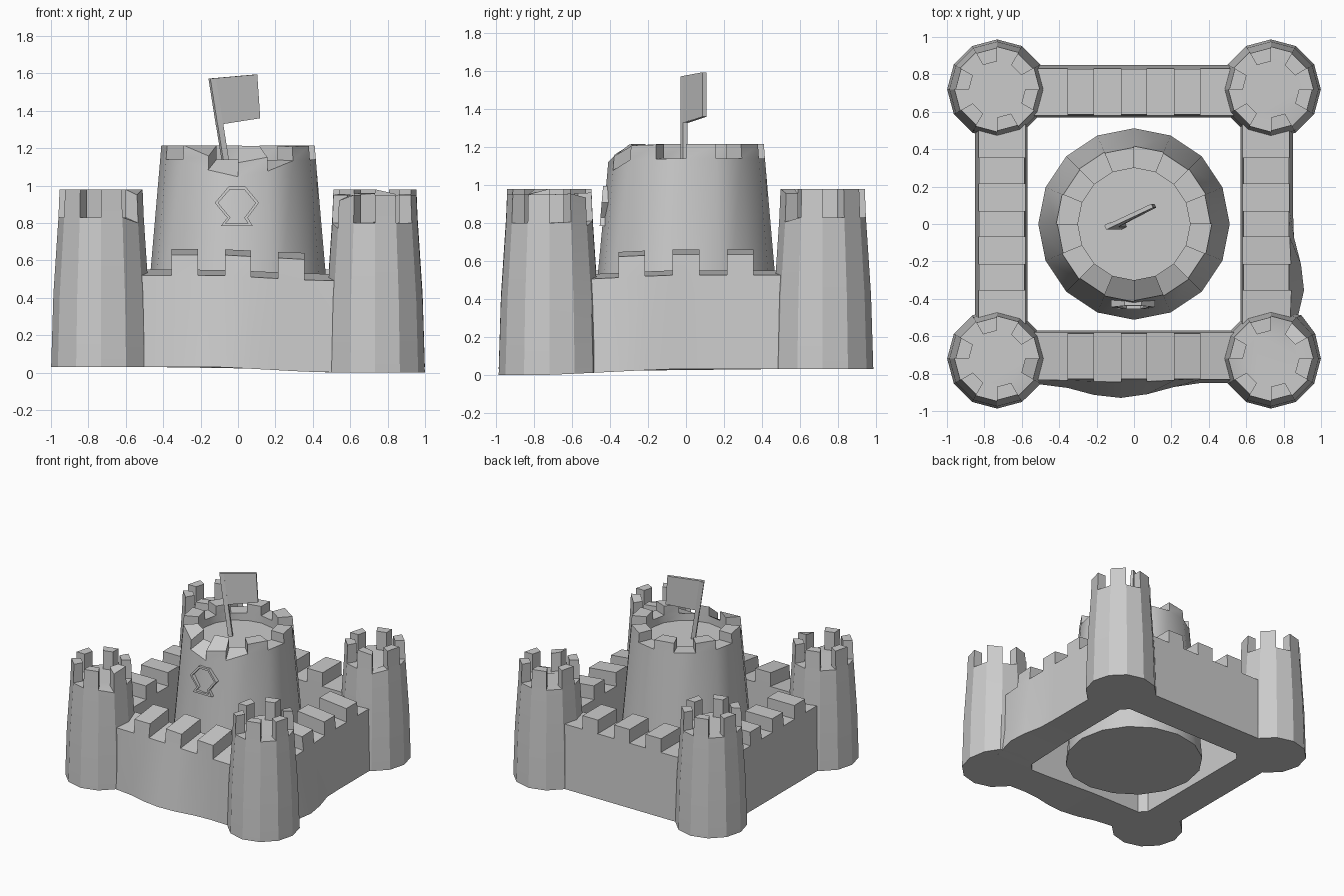
import bpy, bmesh, math
from mathutils import Vector

if "Cube" in bpy.data.objects:
    bpy.data.objects.remove(bpy.data.objects["Cube"])

BASE = 0.03


def clamp(t):
    return max(0.0, min(1.0, t))


def bump(t, centre, half):
    d = abs(t - centre) / half
    return 0.5 + 0.5 * math.cos(math.pi * d) if d < 1 else 0.0


def weather(bm):
    """Slumped sand: bulging wall feet, sagging outer edges, low front right corner."""
    for v in bm.verts:
        x, y, z = v.co
        foot = clamp(1 - (z - BASE) / 0.62)
        if abs(x) < 0.6 and y < -0.75:
            v.co.y -= 0.08 * bump(x, -0.08, 0.45) * foot
            v.co.z -= 0.03 * clamp((z - 0.45) / 0.05)
        if x > 0.75 and abs(y) < 0.6:
            v.co.x += 0.06 * bump(y, -0.33, 0.32) * foot
            v.co.z -= 0.025 * clamp((z - 0.45) / 0.05)
        if math.hypot(x, y) < 0.6 and y < -0.3 and z > 1.1 and math.hypot(x, y) > 0.38:
            v.co.z -= 0.09 * bump(x, 0, 0.38)
        v.co.z -= 0.03 * clamp((x + 0.1) / 0.55) * clamp((-y - 0.1) / 0.6)


def finish(bm, name, smooth=True):
    bmesh.ops.remove_doubles(bm, verts=bm.verts, dist=1e-5)
    loose = [v for v in bm.verts if not v.link_faces]
    bmesh.ops.delete(bm, geom=loose, context='VERTS')
    bmesh.ops.recalc_face_normals(bm, faces=bm.faces)
    me = bpy.data.meshes.new(name)
    bm.to_mesh(me)
    bm.free()
    ob = bpy.data.objects.new(name, me)
    bpy.context.collection.objects.link(ob)
    if smooth:
        bpy.ops.object.select_all(action='DESELECT')
        ob.select_set(True)
        bpy.context.view_layer.objects.active = ob
        bpy.ops.object.shade_smooth_by_angle(angle=math.radians(25))
    return ob


def round_tower(name, cx, cy, n, profile, z_gap, z_top, r_top, r_in, z_floor):
    """Tapered tower; every second side carries a merlon."""
    bm = bmesh.new()

    def ring(r, z):
        return [bm.verts.new((cx + r * math.cos(a), cy + r * math.sin(a), z))
                for a in (-math.pi / 2 + 2 * math.pi * i / n for i in range(n))]

    walls = [ring(r, z) for r, z in profile]
    out_gap, out_top = walls[-1], ring(r_top, z_top)
    in_gap, in_top = ring(r_in, z_gap), ring(r_in, z_top)
    floor = ring(r_in, z_floor) if z_floor < z_gap else in_gap
    bm.faces.new(walls[0])
    bm.faces.new(floor)
    for i in range(n):
        j = (i + 1) % n

        def quad(a, b):
            bm.faces.new((a[i], a[j], b[j], b[i]))

        for a, b in zip(walls, walls[1:]):
            quad(a, b)
        if floor is not in_gap:
            quad(in_gap, floor)
        if i % 2:
            quad(out_gap, in_gap)
        else:
            quad(out_gap, out_top)
            quad(out_top, in_top)
            quad(in_top, in_gap)
            for k in (i, j):
                bm.faces.new((out_gap[k], out_top[k], in_top[k], in_gap[k]))
    weather(bm)
    return finish(bm, name)


def wall(name, turn):
    """Straight wall with three merlons, built at the front and turned about z."""
    bm = bmesh.new()
    xs = [-0.56, -0.355, -0.215, -0.07, 0.07, 0.215, 0.355, 0.56]
    levels = [(BASE, -0.85, -0.57), (0.55, -0.832, -0.58), (0.66, -0.828, -0.585)]
    c, s = math.cos(turn), math.sin(turn)
    V = [[[bm.verts.new((x * c - y * s, x * s + y * c, z)) for y in (yo, yi)]
          for z, yo, yi in levels] for x in xs]
    for i in range(7):
        a, b = V[i], V[i + 1]
        top = 2 if i % 2 else 1
        for lv in range(top):
            for k in (0, 1):
                bm.faces.new((a[lv][k], b[lv][k], b[lv + 1][k], a[lv + 1][k]))
        for lv in (0, top):
            bm.faces.new((a[lv][0], b[lv][0], b[lv][1], a[lv][1]))
        if top == 2:
            for e in (a, b):
                bm.faces.new((e[1][0], e[1][1], e[2][1], e[2][0]))
    for e in (V[0], V[-1]):
        bm.faces.new((e[0][0], e[0][1], e[1][1], e[1][0]))
    weather(bm)
    return finish(bm, name)


def slab(name, outline, offset):
    """Flat polygon thickened by an offset vector."""
    bm = bmesh.new()
    a = [bm.verts.new(p) for p in outline]
    b = [bm.verts.new(Vector(p) + Vector(offset)) for p in outline]
    bm.faces.new(a)
    bm.faces.new(b)
    for i in range(len(a)):
        j = (i + 1) % len(a)
        bm.faces.new((a[i], a[j], b[j], b[i]))
    return finish(bm, name, False)


# corner towers
for sy, fb in ((-1, "front"), (1, "back")):
    for sx, lr in ((-1, "left"), (1, "right")):
        round_tower(f"{fb}_{lr}_tower", 0.732 * sx, 0.72 * sy, 12,
                    [(0.267, BASE), (0.255, 0.42), (0.228, 0.83)],
                    0.83, 0.98, 0.222, 0.15, 0.83)

# perimeter walls
for k, side in enumerate(("front", "right", "back", "left")):
    wall(f"{side}_wall", k * math.pi / 2)

# central keep
round_tower("keep", 0, 0, 16, [(0.512, BASE), (0.416, 1.14)],
            1.14, 1.215, 0.41, 0.30, 1.08)

# keyhole window frame on the keep
outer = [(-0.05, 0.995), (0.04, 0.995), (0.112, 0.908), (0.052, 0.828),
         (0.08, 0.783), (-0.092, 0.783), (-0.058, 0.828), (-0.124, 0.908)]
inner = [(-0.043, 0.979), (0.033, 0.979), (0.094, 0.907), (0.034, 0.828),
         (0.054, 0.798), (-0.066, 0.798), (-0.04, 0.828), (-0.106, 0.907)]
bm = bmesh.new()


def frame_loop(points, depth):
    return [bm.verts.new((x, -depth - (0.9 - z) * 0.085, z)) for x, z in points]


loops = [frame_loop(outer, 0.40), frame_loop(outer, 0.445),
         frame_loop(inner, 0.445), frame_loop(inner, 0.40)]
for n in range(4):
    p, q = loops[n], loops[(n + 1) % 4]
    for i in range(8):
        j = (i + 1) % 8
        bm.faces.new((p[i], p[j], q[j], q[i]))
finish(bm, "window_frame", False)

# flag pole and flag, leaning to the left
slab("flag_pole", [(-0.066, -0.03, 1.06), (-0.036, -0.016, 1.06),
                   (-0.117, -0.016, 1.57), (-0.147, -0.03, 1.57)], (-0.01, 0.025, 0))
slab("flag", [(-0.148, -0.03, 1.572), (0.103, 0.088, 1.594),
              (0.119, 0.088, 1.36), (-0.085, -0.008, 1.328), (-0.109, -0.03, 1.325)],
     (-0.01, 0.02, 0))
